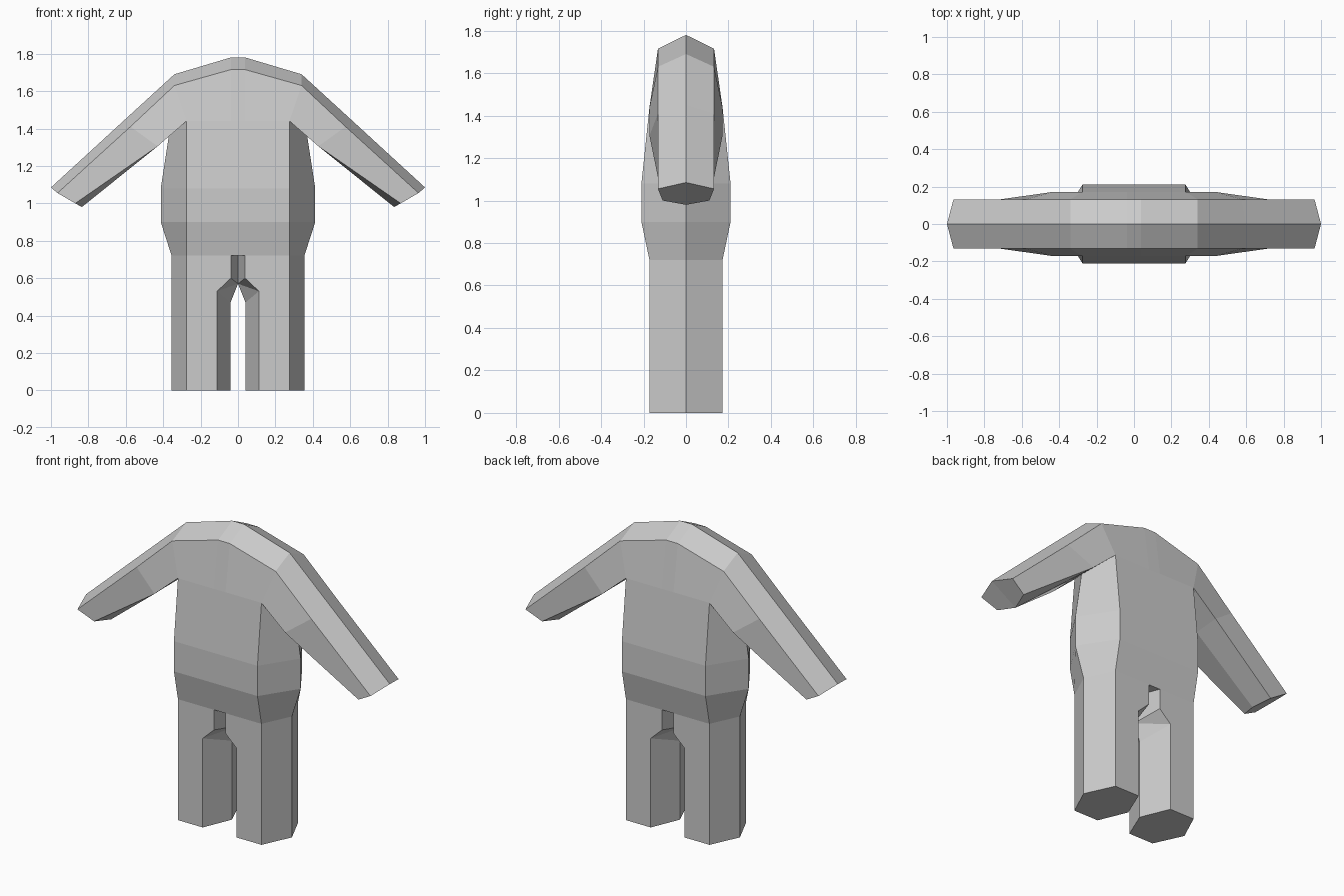
import bpy, bmesh
from mathutils import Matrix

if "Cube" in bpy.data.objects:
    bpy.data.objects.remove(bpy.data.objects["Cube"])

bm = bmesh.new()


def face(*pts):
    bm.faces.new([bm.verts.new(p) for p in pts])


def loft(rings):
    """Bridge matching open sections with quads."""
    for a, b in zip(rings, rings[1:]):
        for i in range(len(a) - 1):
            face(a[i], a[i + 1], b[i + 1], b[i])


def torso_ring(z, side, depth, side_z=None):
    return [(0, -depth, z), (.038, -depth, z), (.275, -depth, z),
            (side, 0, side_z or z)]


# One quarter of the continuous body (x > 0, front half); the rest is mirrored.

# Torso from hip to armpit
hip = torso_ring(.72, .355, .172)
chest = torso_ring(1.44, .37, .172, 1.36)
loft([hip, torso_ring(.9, .413, .21), torso_ring(1.08, .413, .21), chest])

# Chest up to the shoulder ridge
front_ridge = [(0, -.132, 1.715), (.038, -.132, 1.715), (.34, -.132, 1.63)]
top_ridge = [(0, 0, 1.78), (.038, 0, 1.78), (.34, 0, 1.69)]
loft([chest[:3], front_ridge, top_ridge])

# Arm: sections run top, upper front, lower front, underside
shoulder = [top_ridge[2], front_ridge[2], chest[2], chest[3]]
elbow = [(.6, 0, 1.452), (.575, -.132, 1.41), (.43, -.172, 1.305), (.44, 0, 1.30)]
wrist = [(1, 0, 1.085), (.965, -.132, 1.055), (.87, -.11, 1.0), (.835, 0, .98)]
loft([shoulder, elbow, wrist])
face(*wrist)

# Leg: hexagonal column with a slanted top on the inside
foot = [(.04, 0, 0), (.112, -.172, 0), (.275, -.172, 0), (.355, 0, 0)]
thigh = [(.04, 0, .47), (.112, -.172, .53), hip[2], hip[3]]
loft([foot, thigh])
face(*foot)

# Crotch with its narrow groove
slot = (.038, -.172, .60)
crotch = (0, 0, .57)
groove = (0, -.08, .72)
face(thigh[1], thigh[2], hip[1], slot)
face(crotch, thigh[0], thigh[1])
face(crotch, thigh[1], slot)
face(slot, hip[1], groove, crotch)
face(groove, hip[1], hip[0])

# Mirror left/right and front/back, then weld
for axis in ((1, 0, 0), (0, 1, 0)):
    copy = bmesh.ops.duplicate(bm, geom=bm.verts[:] + bm.edges[:] + bm.faces[:])["geom"]
    verts = [g for g in copy if isinstance(g, bmesh.types.BMVert)]
    bmesh.ops.scale(bm, verts=verts, vec=[1 - 2 * a for a in axis])
bmesh.ops.remove_doubles(bm, verts=bm.verts[:], dist=.0005)
bmesh.ops.recalc_face_normals(bm, faces=bm.faces[:])

mesh = bpy.data.meshes.new("body")
bm.to_mesh(mesh)
bm.free()
body = bpy.data.objects.new("body", mesh)
bpy.context.collection.objects.link(body)
